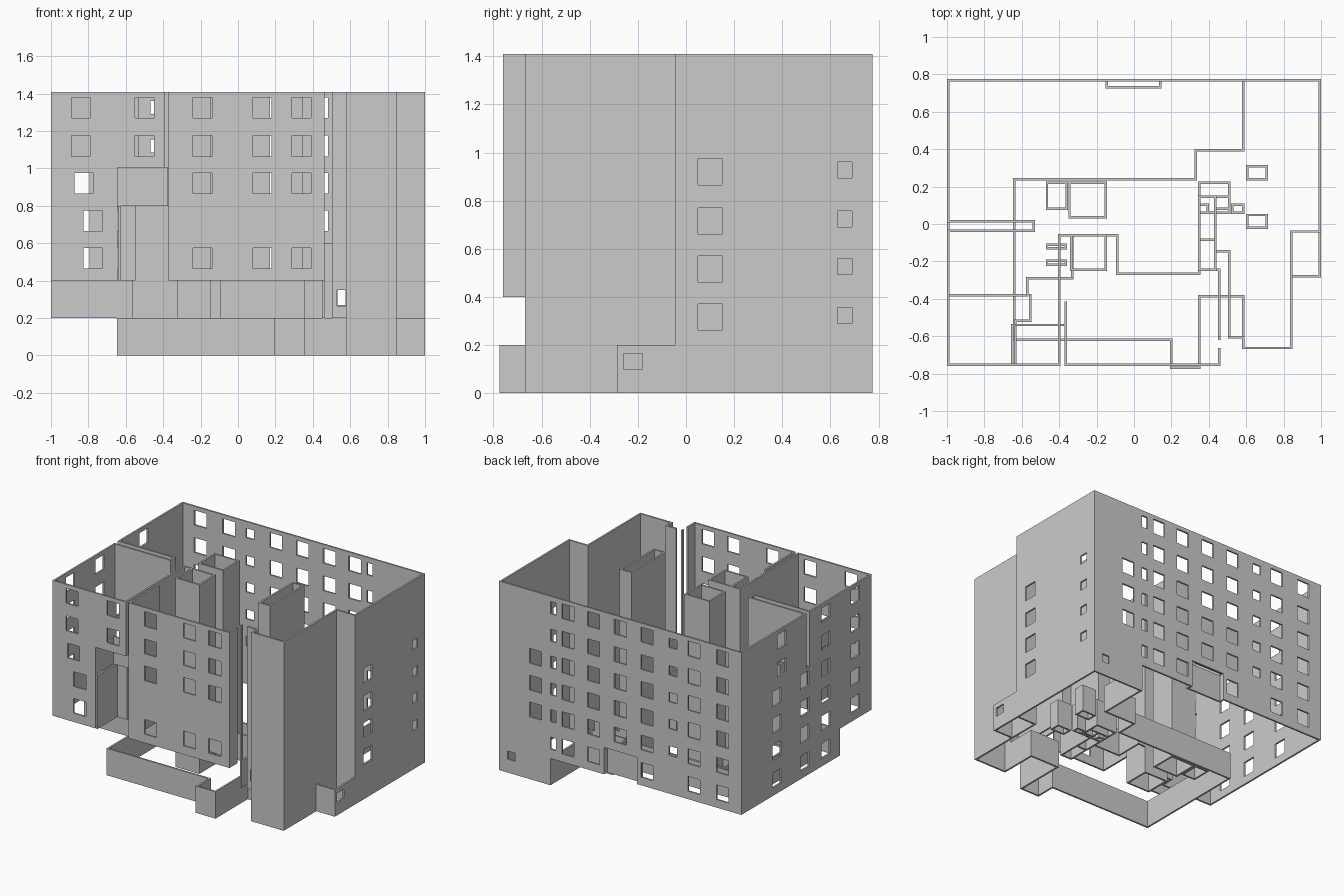
import bpy, bmesh
from mathutils import Vector

if "Cube" in bpy.data.objects:
    bpy.data.objects.remove(bpy.data.objects["Cube"])

T = 0.013          # wall thickness
TOP = 1.41


def wall(name, a, b, z0, z1, holes=()):
    """Straight axis-aligned wall from a to b; holes are (low, high, zlow, zhigh) along its axis."""
    along_x = abs(b[0] - a[0]) > abs(b[1] - a[1])
    k = 0 if along_x else 1
    lo, hi = min(a[k], b[k]) - T / 2, max(a[k], b[k]) + T / 2
    fixed = a[1 - k]
    us = sorted({lo, hi} | {round(v, 4) for h in holes for v in h[:2] if lo < v < hi})
    zs = sorted({z0, z1} | {round(v, 4) for h in holes for v in h[2:] if z0 < v < z1})
    bm = bmesh.new()
    grid = [[bm.verts.new((u, fixed, z) if along_x else (fixed, u, z)) for z in zs] for u in us]
    for i in range(len(us) - 1):
        for j in range(len(zs) - 1):
            u, z = (us[i] + us[i + 1]) / 2, (zs[j] + zs[j + 1]) / 2
            if any(h[0] < u < h[1] and h[2] < z < h[3] for h in holes):
                continue
            bm.faces.new((grid[i][j], grid[i + 1][j], grid[i + 1][j + 1], grid[i][j + 1]))
    bmesh.ops.delete(bm, geom=[v for v in bm.verts if not v.link_faces], context='VERTS')
    me = bpy.data.meshes.new(name)
    bm.to_mesh(me)
    bm.free()
    ob = bpy.data.objects.new(name, me)
    bpy.context.collection.objects.link(ob)
    s = ob.modifiers.new("thickness", 'SOLIDIFY')
    s.thickness, s.offset = T, 0
    return ob


def path(name, pts, z0, z1):
    """Chain of plain walls through the points."""
    for a, b in zip(pts, pts[1:]):
        wall(name, a, b, z0, z1)


def shaft(name, x0, x1, y0, y1, z0, z1):
    path(name, [(x0, y0), (x1, y0), (x1, y1), (x0, y1), (x0, y0)], z0, z1)


def windows(centres, rows, w=0.1, h=0.11):
    return [(c - w / 2, c + w / 2, z - h / 2, z + h / 2) for c in centres for z in rows]


ROWS = [1.325, 1.12, 0.92, 0.72, 0.52, 0.315]
E, N = 1 - T / 2, 0.775 - T / 2
F = -0.753

# Back wall: windows, entrance opening, and the part above the missing basement
back = windows([-0.845, -0.61, -0.22, 0.22, 0.43], ROWS)
back += windows([0.0], ROWS[:5]) + windows([0.7], ROWS[2:5])
back += windows([0.555], ROWS, 0.045, 0.09) + windows([-0.435], ROWS[:5], 0.065, 0.07)
back += windows([0.9], [0.13], 0.06, 0.06)
back += [(-0.146, 0.14, 0.1, 0.4), (-1.1, 0.575, -0.1, 0.2)]
wall("back_wall", (-E, N), (E, N), 0, TOP, back)
path("back_entrance_niche", [(-0.146, N), (-0.146, 0.73), (0.14, 0.73), (0.14, N)], 0.2, 0.4)

# Left wall: slot on the top floors, open under the front overhang
left = windows([0.3], ROWS[:2]) + windows([0.36, 0.03], ROWS[2:])
left += windows([-0.22], ROWS) + windows([-0.57], ROWS[:5])
left += [(-0.035, 0.015, 1.0, 1.5), (-0.8, -0.385, 0.1, 0.4)]
wall("left_wall", (-E, F), (-E, N), 0.2, TOP, left)
path("left_light_slot", [(-E, 0.015), (-0.535, 0.015), (-0.535, -0.035), (-E, -0.035)], 1.0, TOP)

# Right wall and stepped right front corner
right = [(0.05, 0.15, z - 0.055, z + 0.055) for z in (0.315, 0.515, 0.715, 0.92)]
right += windows([0.66], [0.323, 0.527, 0.723, 0.927], 0.06, 0.066)
right += [(-0.26, -0.18, 0.1, 0.165), (-0.4, -0.045, 0.2, 1.5)]
wall("right_wall", (E, -0.28), (E, N), 0, TOP, right)
path("right_corner_tower", [(E, -0.04), (0.84, -0.04), (0.84, -0.663), (0.583, -0.663),
                            (0.583, -0.605)], 0, TOP)
wall("tower_return", (0.583, -0.605), (0.51, -0.605), 0.2, TOP, [(0.53, 0.575, 0.265, 0.35)])
wall("right_basement_box", (0.84, -0.28), (E, -0.28), 0, 0.2)

# Front walls, overhanging above the ground floor
fl = windows([-0.84, -0.5], ROWS[:2]) + windows([-0.825], ROWS[2:3])
fl += windows([-0.775], ROWS[3:5]) + [(-0.645, -0.2, 0.3, 1.005)]
wall("front_left_wall", (-E, F), (-0.4, F), 0.4, TOP, fl)
fr = windows([-0.19, 0.13, 0.34], [1.325, 1.12, 0.92, 0.52])
wall("front_right_wall", (-0.365, F), (0.455, F), 0.4, TOP, fr)
wall("front_right_return", (0.455, F), (0.455, -0.67), 0.4, TOP)
wall("corner_post", (0.455, -0.613), (0.455, -0.605), 0.2, TOP)

# Deep vertical slot in the front
wall("front_slot_left", (-0.4, F), (-0.4, -0.06), 0.4, TOP, [(-0.8, -0.3, 0.3, 1.005)])
wall("front_slot_right", (-0.365, F), (-0.365, -0.42), 0.4, TOP)
wall("front_slot_end", (-0.4, -0.06), (-0.33, -0.06), 0.2, TOP)

# Front loggia recess
path("loggia_upper", [(-0.65, F), (-0.65, -0.54), (-0.38, -0.54)], 0.8, 1.005)
path("loggia_lower", [(-0.635, F), (-0.635, -0.517), (-0.555, -0.517), (-0.555, -0.38)], 0.4, 0.8)
path("loggia_back", [(-0.57, -0.38), (-0.57, -0.29), (-0.33, -0.29)], 0.4, 0.8)

# Recessed ground floor
path("ground_floor_front", [(-E, -0.38), (-0.57, -0.38), (-0.57, -0.29), (-0.33, -0.29),
                            (-0.33, -0.06), (-0.09, -0.06), (-0.09, -0.265), (0.35, -0.265),
                            (0.35, -0.245), (0.455, -0.245), (0.455, -0.605)], 0.2, 0.4)
path("stair_passage", [(0.435, -0.145), (0.51, -0.145), (0.51, -0.605)], 0.2, 0.6)

# Basement outline
path("basement_front", [(-0.64, 0.24), (-0.64, -0.62), (0.2, -0.62), (0.2, -0.768), (0.35, -0.768),
                        (0.35, -0.387), (0.583, -0.387), (0.583, -0.605)], 0, 0.2)
path("basement_back", [(-0.64, 0.24), (0.33, 0.24), (0.33, 0.395), (0.583, 0.395), (0.583, N)], 0, 0.2)

# Tall lift and stair shafts
shaft("rear_shaft", -0.345, -0.15, 0.037, 0.22, 0, TOP)
shaft("middle_shaft", -0.335, -0.15, -0.245, -0.06, 0, TOP)
shaft("stair_shaft", 0.35, 0.435, -0.245, 0.145, 0, TOP)
wall("stair_shaft_divider", (0.35, -0.085), (0.435, -0.085), 0, 0.4)

# Low service cores
shaft("low_core", -0.465, -0.36, 0.082, 0.22, 0, 0.2)
shaft("low_core", 0.35, 0.51, 0.06, 0.22, 0, 0.2)
shaft("low_core", 0.35, 0.395, 0.06, 0.103, 0, 0.2)
shaft("low_core", 0.435, 0.51, 0.082, 0.145, 0, 0.2)
shaft("low_core", 0.525, 0.583, 0.06, 0.103, 0, 0.2)
for y in (-0.02, 0.24):
    shaft("low_duct", 0.605, 0.71, y, y + 0.068, 0, 0.2)
for y in (-0.13, -0.217):
    shaft("low_duct", -0.465, -0.365, y, y + 0.02, 0.2, 0.4)
